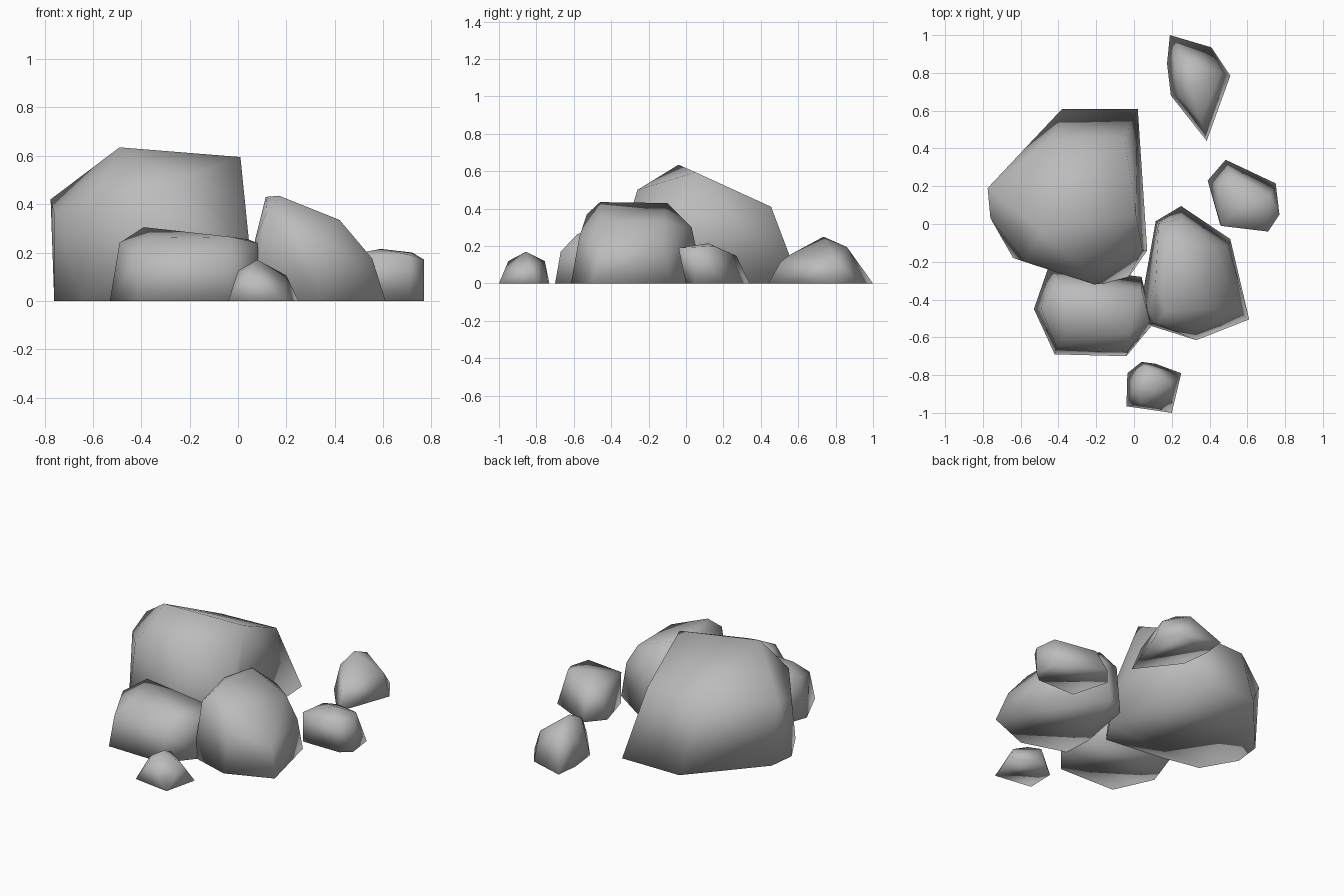
import bpy
import bmesh
import math

# Remove the default cube only
default_cube = bpy.data.objects.get("Cube")
if default_cube is not None:
    bpy.data.objects.remove(default_cube, do_unlink=True)


def make_material(name, colour):
    material = bpy.data.materials.new(name)
    material.use_nodes = True
    material.diffuse_color = colour
    shader = next(node for node in material.node_tree.nodes if node.type == "BSDF_PRINCIPLED")
    shader.inputs["Base Color"].default_value = colour
    shader.inputs["Roughness"].default_value = 0.9
    return material


stone_grey = make_material("stone grey", (0.5, 0.5, 0.5, 1))


def make_boulder(name, footprint, crown):
    """Wrap a convex stone around its ground outline and its upper corners."""
    mesh = bpy.data.meshes.new(name)
    boulder = bpy.data.objects.new(name, mesh)
    bpy.context.scene.collection.objects.link(boulder)

    bm = bmesh.new()
    for x, y in footprint:
        bm.verts.new((x, y, 0))
    for corner in crown:
        bm.verts.new(corner)
    hull = bmesh.ops.convex_hull(bm, input=bm.verts[:])
    unused = [v for v in hull["geom_interior"] if isinstance(v, bmesh.types.BMVert)]
    bmesh.ops.delete(bm, geom=unused, context="VERTS")

    # Merge coplanar triangles, mostly on the flat underside
    bmesh.ops.dissolve_limit(bm, angle_limit=math.radians(1),
                             verts=bm.verts[:], edges=bm.edges[:])
    bmesh.ops.recalc_face_normals(bm, faces=bm.faces[:])
    for face in bm.faces:
        face.smooth = True
    bm.to_mesh(mesh)
    bm.free()
    mesh.materials.append(stone_grey)
    return boulder


# Tallest stone at the back
make_boulder(
    "large_boulder",
    footprint=[(-.76, .03), (-.74, .2), (-.38, .61), (.02, .61),
               (.07, -.14), (-.04, -.3), (-.64, -.18)],
    crown=[(-.775, .19, .42), (-.76, .03, .36), (-.49, -.04, .635), (.01, .05, .595),
           (-.43, .45, .4), (-.05, .455, .41), (-.58, -.2, .42), (-.21, -.32, .3),
           (-.25, -.26, .5), (.045, -.14, .25)])

# Low, wide stone in front of it
make_boulder(
    "wide_boulder",
    footprint=[(-.53, -.45), (-.42, -.69), (-.04, -.7), (.1, -.53), (.04, -.28), (-.45, -.22)],
    crown=[(-.49, -.45, .24), (-.41, -.65, .18), (-.03, -.67, .17), (.08, -.5, .24),
           (-.39, -.35, .305), (.04, -.35, .255), (-.35, -.57, .26), (-.03, -.58, .265)])

# Sloping stone on the left side
make_boulder(
    "sloped_boulder",
    footprint=[(.25, .095), (.51, -.08), (.61, -.505), (.33, -.615),
               (.06, -.53), (.05, -.35), (.115, .015)],
    crown=[(.17, -.46, .435), (.17, -.1, .43), (.115, -.3, .43), (.42, -.12, .33),
           (.42, -.45, .335), (.555, -.46, .175), (.5, -.12, .2), (.25, .03, .3),
           (.13, 0, .3), (.33, -.57, .25), (.12, -.53, .37), (.07, -.45, .25)])

# Small loose stones around the cluster
make_boulder(
    "front_stone",
    footprint=[(-.035, -.79), (.04, -.73), (.115, -.74), (.25, -.79), (.2, -1), (-.04, -.965)],
    crown=[(0, -.87, .125), (.08, -.855, .17), (.2, -.84, .105), (.04, -.95, .12), (.06, -.755, .12)])

make_boulder(
    "side_stone",
    footprint=[(.39, .23), (.485, .34), (.75, .215), (.77, .05), (.71, 0), (.455, 0)],
    crown=[(.59, .12, .215), (.71, -.04, .19), (.77, .05, .17), (.46, -.01, .19),
           (.46, .2, .17), (.51, .27, .147), (.72, .15, .2)])

make_boulder(
    "back_stone",
    footprint=[(.19, 1), (.41, .935), (.51, .785), (.385, .44), (.195, .68), (.175, .85)],
    crown=[(.37, .505, .115), (.35, .55, .15), (.3, .735, .25), (.3, .86, .195),
           (.22, .82, .16), (.46, .8, .13), (.24, .68, .17)])
